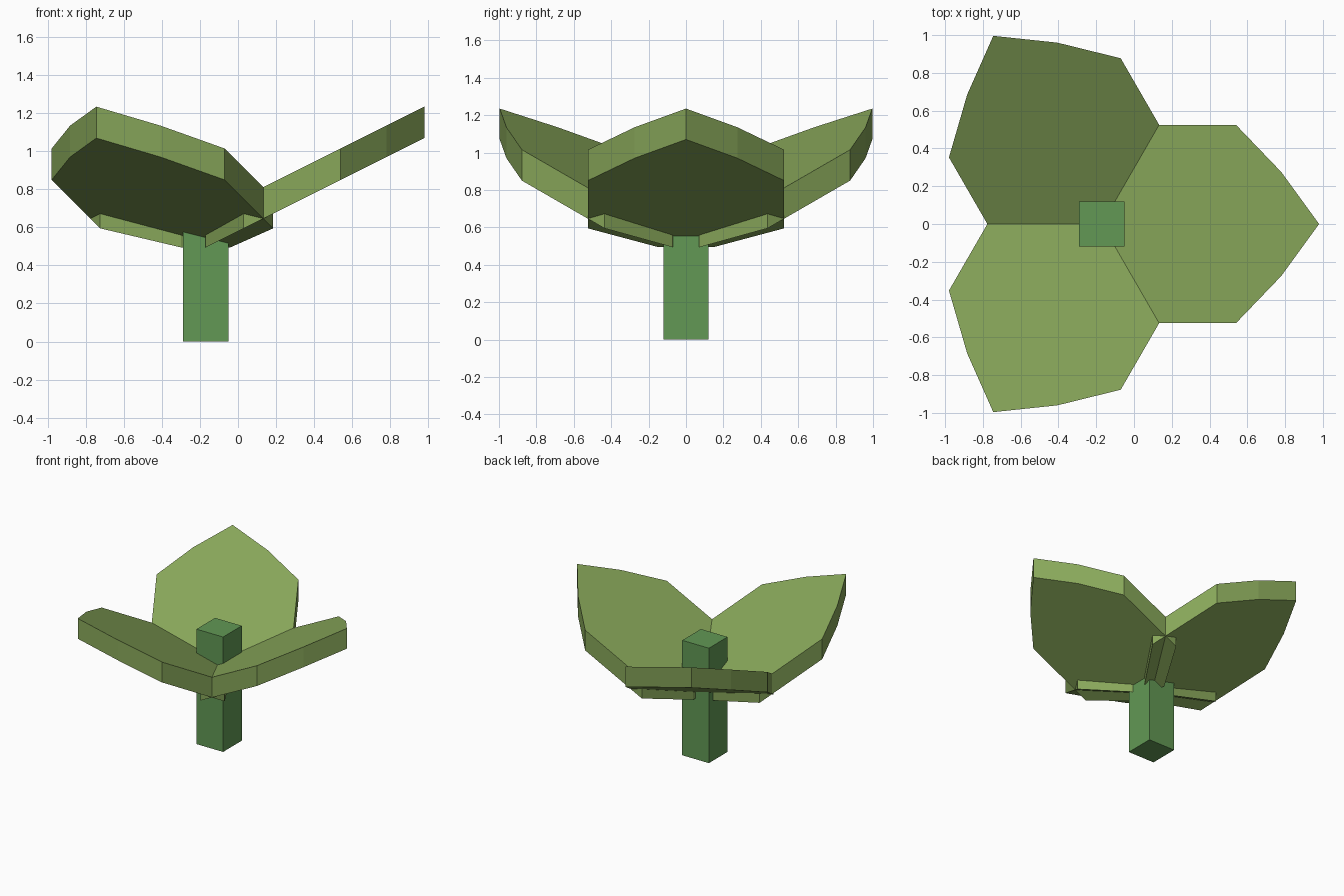
import bpy, bmesh
from math import cos, sin, radians

if "Cube" in bpy.data.objects:
    bpy.data.objects.remove(bpy.data.objects["Cube"])


def material(name, rgb):
    m = bpy.data.materials.new(name)
    m.diffuse_color = (*rgb, 1)
    m.use_nodes = True
    m.node_tree.nodes["Principled BSDF"].inputs["Base Color"].default_value = m.diffuse_color
    return m


leaf_green = material("leaf green", (0.246, 0.386, 0.102))
stem_green = material("stem green", (0.122, 0.314, 0.089))
CENTRE_X = -0.17


def prism(name, lower, upper, mat):
    """Closed solid between two matching outlines."""
    bm = bmesh.new()
    lo = [bm.verts.new(p) for p in lower]
    hi = [bm.verts.new(p) for p in upper]
    bm.faces.new(lo[::-1])
    bm.faces.new(hi)
    n = len(lo)
    for i in range(n):
        j = (i + 1) % n
        bm.faces.new((lo[i], lo[j], hi[j], hi[i]))
    bmesh.ops.recalc_face_normals(bm, faces=bm.faces)
    me = bpy.data.meshes.new(name)
    bm.to_mesh(me)
    bm.free()
    me.materials.append(mat)
    ob = bpy.data.objects.new(name, me)
    bpy.context.collection.objects.link(ob)
    return ob


# Square stem poking up through the leaves
h = 0.12
square = [(-h, -h), (h, -h), (h, h), (-h, h)]
prism("stem",
      [(CENTRE_X + x, y, 0) for x, y in square],
      [(CENTRE_X + x, y, 0.935) for x, y in square], stem_green)

# Leaf outline as (distance out, half width), mirrored about its midline
half = [(0, 0.15), (0.20, 0.525), (0.71, 0.525), (0.95, 0.275)]
outline = [(r, -w) for r, w in half] + [(1.15, 0)] + half[::-1]

# Three thick leaves rising outward around the stem
for name, angle in (("right_leaf", 0), ("back_leaf", 120), ("front_leaf", 240)):
    a = radians(angle)

    def ring(z0):
        return [(CENTRE_X + r * cos(a) - w * sin(a),
                 r * sin(a) + w * cos(a),
                 z0 + r * 0.5) for r, w in outline]

    prism(name, ring(0.495), ring(0.66), leaf_green)
